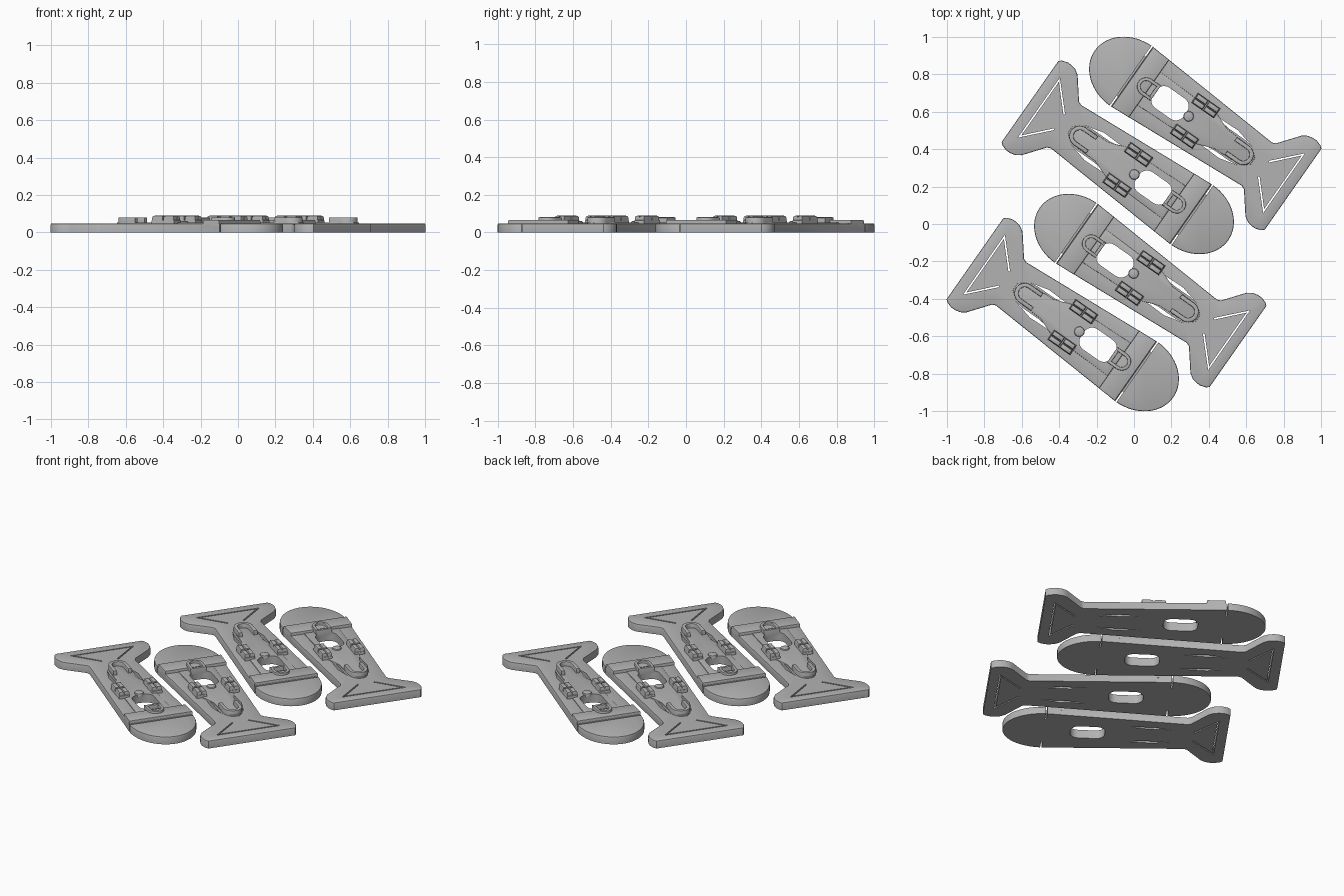
import bpy, bmesh, math
from mathutils import Vector, Matrix

if "Cube" in bpy.data.objects:
    bpy.data.objects.remove(bpy.data.objects["Cube"])

grey = bpy.data.materials.new("light_grey")
grey.diffuse_color = (0.45, 0.45, 0.45, 1)
grey.use_nodes = True
grey.node_tree.nodes["Principled BSDF"].inputs["Base Color"].default_value = grey.diffuse_color
TOP = 0.048
parts = []


def prism(name, pts, z0, z1, bevel=0.0, keep=True):
    """Extruded outline with softened upper rim."""
    bm = bmesh.new()
    face = bm.faces.new([bm.verts.new((x, y, z0)) for x, y in pts])
    ext = bmesh.ops.extrude_face_region(bm, geom=[face], use_keep_orig=True)
    for v in [g for g in ext["geom"] if isinstance(g, bmesh.types.BMVert)]:
        v.co.z = z1
    bmesh.ops.recalc_face_normals(bm, faces=bm.faces)
    if bevel:
        rim = [e for e in bm.edges if all(v.co.z > z1 - 1e-5 for v in e.verts)]
        bmesh.ops.bevel(bm, geom=rim, offset=bevel, segments=2, profile=0.5, affect='EDGES')
    me = bpy.data.meshes.new(name)
    bm.to_mesh(me)
    bm.free()
    me.materials.append(grey)
    ob = bpy.data.objects.new(name, me)
    bpy.context.collection.objects.link(ob)
    if keep:
        parts.append(ob)
    return ob


def box(x0, x1, y0, y1):
    return [(x0, y0), (x1, y0), (x1, y1), (x0, y1)]


def rounded(cx, cy, hx, hy, r, n=6):
    pts = []
    for k, (sx, sy) in enumerate([(1, 1), (-1, 1), (-1, -1), (1, -1)]):
        for i in range(n + 1):
            a = (k + i / n) * math.pi / 2
            pts.append((cx + sx * (hx - r) + r * math.cos(a), cy + sy * (hy - r) + r * math.sin(a)))
    return pts


def ribbon(path, w):
    """Constant-width strip around an open path."""
    p = [Vector(q) for q in path]
    left, right = [], []
    for i, q in enumerate(p):
        a = (q - p[i - 1]).normalized() if i else (p[1] - q).normalized()
        b = (p[i + 1] - q).normalized() if i < len(p) - 1 else a
        na, nb = Vector((-a.y, a.x)), Vector((-b.y, b.x))
        m = (na + nb).normalized()
        m *= w / 2 / max(0.4, m.dot(na))
        left.append(tuple(q + m))
        right.append(tuple(q - m))
    return left + right[::-1]


def hook(x_end, x_arc, r, n=12):
    """U-shaped path whose round end lies past x_arc."""
    d = 1 if x_arc > x_end else -1
    arc = [(x_arc + d * r * math.cos(a), r * math.sin(a))
           for a in [math.pi / 2 - math.pi * i / n for i in range(n + 1)]]
    return [(x_end, r)] + arc + [(x_end, -r)]


def mirrored(half):
    return half + [(x, -y) for x, y in reversed(half)]


# Base plate: flared tail, widening body, round nose
half = [(0, .265), (.015, .277), (.045, .287), (.07, .287), (.1, .28), (.127, .262),
        (.215, .15), (.235, .141), (1.055, .195)]
nose = [(1.058 + .236 * math.sin(a), .195 * math.cos(a))
        for a in [math.pi * i / 32 for i in range(1, 32)]]
base = prism("base_plate", half + nose + [(x, -y) for x, y in reversed(half)], 0, TOP, 0.007)

# Thin tongue from the band to the tail neck
tongue = prism("tongue", mirrored([(.94, .108), (.56, .096), (.47, .062), (.36, .058), (.29, .045), (.262, .02)]),
               .03, TOP + .005, 0.003)


def cut(target, outline, z0=-.1, z1=.2):
    c = prism("cutter", outline, z0, z1, keep=False)
    m = target.modifiers.new("cut", 'BOOLEAN')
    m.operation, m.solver, m.object = 'DIFFERENCE', 'EXACT', c
    bpy.context.view_layer.objects.active = target
    bpy.ops.object.modifier_apply(modifier="cut")
    bpy.data.objects.remove(c)


# Central window through both layers
window = rounded(.803, 0, .1, .066, .05)
cut(base, window)
cut(tongue, window)
# Tail outline slit, nose groove, side slits
cut(base, ribbon([(.19, .048), (.062, .185), (.062, -.185), (.19, -.048)], .009))
cut(base, box(1.052, 1.06, -.3, .3), .03, .1)
for s in (1, -1):
    cut(base, box(1.052, 1.06, min(s * .13, s * .3), max(s * .13, s * .3)))
    cut(base, [(.31, s * .062), (.36, s * .07), (.47, s * .07), (.58, s * .085), (.42, s * .09)])

# Cross band with ridge, tail hook and band ring
prism("cross_band", [(.94, -.188), (1.048, -.194), (1.048, .194), (.94, .188)], .03, .067, .006)
prism("tail_hook", ribbon(hook(.405, .325, .045), .022), .04, .081, .004)
prism("band_ring", ribbon(hook(.905, .958, .04), .018), .04, .081, .004)
prism("ring_bar", box(.896, .914, -.049, .049), .04, .079, .004)
# Stop knob beside the window
prism("stop_knob", [(.681 + .028 * math.cos(i * math.pi / 10), .028 * math.sin(i * math.pi / 10))
                    for i in range(20)], .04, .062, .01)

# Pair of clips, each split into lobes by shallow grooves
for s in (1, -1):
    prism("clip_foot", box(.565, .712, s * .1 - .031, s * .1 + .031), .04, .066, .004)
    for y in (-.0155, .0155):
        for x0, x1 in ((.568, .636), (.642, .708)):
            prism("clip_lobe", box(x0, x1, s * .1 + y - .0145, s * .1 + y + .0145), .05, .09, .012)

# Smooth rims, then lay out four copies of the finished piece
for ob in parts:
    bpy.ops.object.select_all(action='DESELECT')
    ob.select_set(True)
    bpy.context.view_layer.objects.active = ob
    bpy.ops.object.shade_smooth_by_angle(angle=math.radians(35))

layouts = []
for x, y in ((-.85, -.185), (-.556, .655)):
    m = Matrix.Translation((x, y, 0)) @ Matrix.Rotation(math.radians(-35), 4, 'Z')
    layouts += [m, Matrix.Rotation(math.pi, 4, 'Z') @ m]
for ob in parts:
    for m in layouts[1:]:
        twin = ob.copy()
        bpy.context.collection.objects.link(twin)
        twin.matrix_world = m
    ob.matrix_world = layouts[0]
